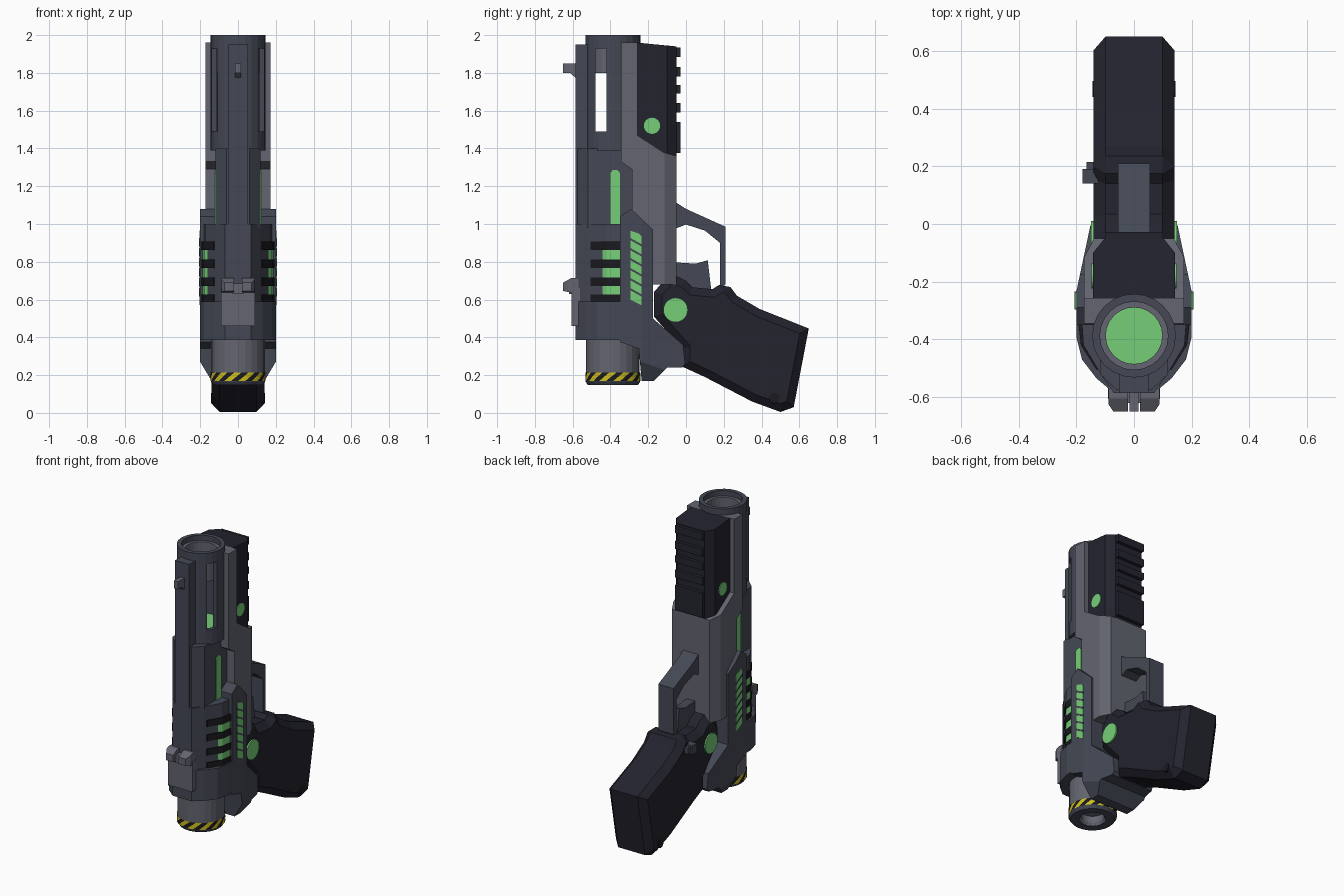
import bpy, bmesh, math
from mathutils import Vector

if "Cube" in bpy.data.objects:
    bpy.data.objects.remove(bpy.data.objects["Cube"])

def material(name, rgb):
    m = bpy.data.materials.new(name)
    m.diffuse_color = (*rgb, 1)
    m.use_nodes = True
    m.node_tree.nodes["Principled BSDF"].inputs["Base Color"].default_value = m.diffuse_color
    return m

SLATE = material("slate", (0.058, 0.066, 0.09))
GREY = material("grey", (0.125, 0.13, 0.16))
DARK = material("dark", (0.017, 0.017, 0.028))
BLACK = material("black", (0.01, 0.01, 0.014))
GREEN = material("green", (0.18, 0.62, 0.19))
YELLOW = material("yellow", (0.62, 0.52, 0.012))
AXIS_Y = -0.387  # barrel axis

def finish(name, bm, *mats):
    bmesh.ops.recalc_face_normals(bm, faces=bm.faces)
    me = bpy.data.meshes.new(name)
    bm.to_mesh(me)
    bm.free()
    for m in mats:
        me.materials.append(m)
    ob = bpy.data.objects.new(name, me)
    bpy.context.collection.objects.link(ob)
    return ob

def prism(name, pts, a, b, mat, axis='x', chamfers=()):
    """Extrude (y,z) points along x, or (x,y) points along z; chamfers are
    (point, normal) cuts made on both sides."""
    place = (lambda p, t: (t, *p)) if axis == 'x' else (lambda p, t: (*p, t))
    bm = bmesh.new()
    lo = [bm.verts.new(place(p, a)) for p in pts]
    hi = [bm.verts.new(place(p, b)) for p in pts]
    bm.faces.new(lo)
    bm.faces.new(hi)
    for i in range(len(pts)):
        j = (i + 1) % len(pts)
        bm.faces.new((lo[i], lo[j], hi[j], hi[i]))
    bmesh.ops.recalc_face_normals(bm, faces=bm.faces)
    for co, no in chamfers:
        for s in (1, -1):
            bmesh.ops.bisect_plane(bm, geom=bm.verts[:] + bm.edges[:] + bm.faces[:],
                                   plane_co=(co[0] * s, co[1], co[2]),
                                   plane_no=(no[0] * s, no[1], no[2]), clear_outer=True)
            bmesh.ops.holes_fill(bm, edges=bm.edges[:], sides=0)
    return finish(name, bm, mat)

def side(name, pts, w, mat, chamfers=()):
    return prism(name, pts, -w, w, mat, 'x', chamfers)

def plan(name, half, z0, z1, mat):
    """Plan outline given for +x, mirrored to -x."""
    return prism(name, half + [(-x, y) for x, y in reversed(half)], z0, z1, mat, 'z')

def box(name, x0, x1, y0, y1, z0, z1, mat):
    return prism(name, [(y0, z0), (y1, z0), (y1, z1), (y0, z1)], x0, x1, mat)

def disc(name, y, z, r, w, mat, n=24):
    return side(name, [(y + r * math.cos(2 * math.pi * i / n),
                        z + r * math.sin(2 * math.pi * i / n)) for i in range(n)], w, mat)

def lathe(name, prof, mat, n=24):
    """Closed (r,z) outline turned about the barrel axis."""
    bm = bmesh.new()
    rings = [[bm.verts.new((r * math.cos(2 * math.pi * i / n),
                            AXIS_Y + r * math.sin(2 * math.pi * i / n), z))
              for i in range(n)] for r, z in prof]
    for k in range(len(rings)):
        p, q = rings[k], rings[(k + 1) % len(rings)]
        for i in range(n):
            j = (i + 1) % n
            bm.faces.new((p[i], p[j], q[j], q[i]))
    return finish(name, bm, mat)

def cylinder(name, r, z0, z1, mat, n=24):
    return prism(name, [(r * math.cos(2 * math.pi * i / n),
                         AXIS_Y + r * math.sin(2 * math.pi * i / n)) for i in range(n)],
                 z0, z1, mat, 'z')

def cut(ob, cutter):
    cutter.hide_render = True
    cutter.hide_viewport = True
    m = ob.modifiers.new("cut", 'BOOLEAN')
    m.operation = 'DIFFERENCE'
    m.solver = 'EXACT'
    m.object = cutter

# Barrel tube with side windows, muzzle sleeve and glowing core
barrel = lathe("barrel", [(0.145, 1.39), (0.145, 2.0), (0.118, 2.0), (0.118, 1.39)], SLATE)
cut(barrel, box("window_cutter", -0.3, 0.3, -0.48, -0.422, 1.49, 1.93, SLATE))
lathe("muzzle_sleeve", [(0.12, 1.8), (0.12, 1.965), (0.098, 1.965), (0.098, 1.8)], GREY)
cylinder("core", 0.119, 1.395, 1.485, GREEN)

# Top rib, front sight and narrower shroud under the tube
box("top_rib", -0.052, 0.052, -0.585, -0.505, 1.0, 1.95, SLATE)
side("front_sight", [(-0.58, 1.77), (-0.615, 1.8), (-0.65, 1.8), (-0.65, 1.85), (-0.58, 1.85)],
     0.016, GREY)
plan("shroud", [(0.06, -0.575), (0.118, -0.52), (0.118, -0.27)], 0.98, 1.4, SLATE)
side("shroud_light", [(-0.4, 0.99), (-0.35, 0.99), (-0.35, 1.27), (-0.362, 1.285),
                      (-0.388, 1.285), (-0.4, 1.27)], 0.124, GREEN)

# Grey receiver, hollowed around the barrel
receiver = side("receiver", [(-0.345, 1.96), (-0.258, 1.96), (-0.258, 1.47), (-0.12, 1.38),
                             (-0.05, 1.36), (-0.05, 0.68), (-0.3, 0.68), (-0.285, 1.0),
                             (-0.285, 1.29), (-0.345, 1.33)], 0.173, GREY,
                [((0.173, -0.115, 1), (0.065, 0.035, 0))])
cut(receiver, cylinder("bore_cutter", 0.142, 1.392, 2.2, SLATE))

# Dark under-barrel block with rail teeth
side("rail_block", [(-0.258, 1.96), (-0.05, 1.94), (-0.05, 1.36), (-0.12, 1.38), (-0.258, 1.47)],
     0.142, DARK, [((0.142, -0.1, 1.6), (0.05, 0.04, 0))])
for z0, z1 in [(1.885, 1.935), (1.78, 1.83), (1.69, 1.735), (1.59, 1.64), (1.375, 1.54)]:
    box("rail_tooth", -0.1, 0.1, -0.06, -0.028, z0, z1, DARK)
disc("rail_light", -0.18, 1.52, 0.043, 0.147, GREEN)

# Housing around the rear of the barrel
plan("housing_upper", [(0.07, -0.585), (0.115, -0.52), (0.175, -0.42), (0.18, -0.35),
                       (0.18, -0.22)], 0.59, 1.0, SLATE)
plan("housing_lower", [(0.07, -0.585), (0.13, -0.535), (0.18, -0.47), (0.2, -0.39),
                       (0.2, -0.25)], 0.385, 0.59, SLATE)
plan("vent_light", [(0.128, -0.485), (0.179, -0.42), (0.187, -0.35)], 0.6, 0.88, GREEN)
for z in (0.605, 0.695, 0.79, 0.885):
    plan("vent_bar", [(0.13, -0.505), (0.184, -0.42), (0.192, -0.35)], z - 0.022, z + 0.022, BLACK)

# Side frame with tail
side("frame", [(-0.35, 1.04), (-0.29, 1.08), (-0.175, 0.97), (-0.175, 0.5), (-0.015, 0.36),
               (-0.005, 0.26), (-0.02, 0.24), (-0.1, 0.24), (-0.17, 0.17), (-0.235, 0.17),
               (-0.25, 0.34), (-0.35, 0.375)], 0.2, SLATE,
     [((0.2, -0.235, 0.5), (0.235, 0.05, 0)), ((0.2, -0.2, 0.27), (0.1, 0, -0.06))])
side("strip_light", [(-0.295, 0.6), (-0.235, 0.57), (-0.235, 0.935), (-0.25, 0.95),
                     (-0.295, 0.965)], 0.204, GREEN)
for i in range(6):
    z = 0.65 + i * 0.053
    side("strip_divider", [(-0.296, z), (-0.234, z - 0.035), (-0.234, z - 0.023),
                           (-0.296, z + 0.012)], 0.206, SLATE)

# Rear sight: base and two notched posts
box("rear_sight_base", -0.09, 0.09, -0.607, -0.56, 0.46, 0.66, GREY)
for s in (-1, 1):
    prism("rear_sight_post", [(-0.57, 0.63), (-0.65, 0.645), (-0.65, 0.69), (-0.605, 0.715),
                              (-0.57, 0.715)], s * 0.02, s * 0.088, GREY, 'x',
          [((0.088, -0.625, 0.6), (0.03, -0.02, 0))])
box("rear_sight_notch", -0.03, 0.03, -0.62, -0.57, 0.63, 0.685, GREY)

# Rear tube with hollow end and hazard band
lathe("rear_tube", [(0.142, 0.45), (0.142, 0.17), (0.132, 0.15), (0.08, 0.15), (0.07, 0.165),
                    (0.07, 0.45)], GREY)
lathe("rear_ring", [(0.144, 0.175), (0.144, 0.165), (0.133, 0.148), (0.082, 0.148),
                    (0.082, 0.175)], SLATE)
cylinder("rear_plug", 0.075, 0.21, 0.23, GREY)
bm = bmesh.new()
N = 48
rows = [[bm.verts.new((0.146 * math.cos(2 * math.pi * (i + 3 * t) / N),
                       AXIS_Y + 0.146 * math.sin(2 * math.pi * (i + 3 * t) / N),
                       0.168 + 0.046 * t)) for i in range(N)] for t in (0, 0.5, 1)]
for p, q in zip(rows, rows[1:]):
    for i in range(N):
        f = bm.faces.new((p[i], p[(i + 1) % N], q[(i + 1) % N], q[i]))
        f.material_index = (i // 2) % 2
finish("hazard_band", bm, YELLOW, BLACK)

# Grip with chamfered edges, side lights and pin
grip = side("grip", [(-0.17, 0.64), (-0.08, 0.74), (0.0, 0.7), (0.035, 0.665), (0.14, 0.655),
                     (0.21, 0.7), (0.27, 0.62), (0.39, 0.55), (0.65, 0.447), (0.57, 0.03),
                     (0.5, 0.005), (0.35, 0.06), (0.1, 0.19), (-0.02, 0.245), (-0.02, 0.34),
                     (-0.17, 0.51)], 0.14, DARK)
bev = grip.modifiers.new("chamfer", 'BEVEL')
bev.width = 0.042
bev.segments = 1
bev.limit_method = 'ANGLE'
bev.angle_limit = math.radians(80)
disc("grip_light", -0.055, 0.545, 0.065, 0.149, GREEN)
disc("grip_pin", 0.468, 0.078, 0.028, 0.143, BLACK, 12)
box("magazine_button", -0.178, -0.12, 0.14, 0.19, 0.57, 0.63, SLATE)
box("button_stem", -0.165, -0.13, 0.18, 0.215, 0.58, 0.62, SLATE)

# Trigger guard and trigger
side("trigger_guard", [(-0.07, 1.125), (0.0, 1.08), (0.21, 0.985), (0.21, 0.68), (0.18, 0.66),
                       (0.18, 0.9), (0.1, 0.965), (0.0, 0.997), (-0.07, 0.97)], 0.056, SLATE)
side("trigger", [(-0.06, 0.797), (0.05, 0.79), (0.115, 0.808), (0.135, 0.64), (0.03, 0.64),
                 (-0.06, 0.7)], 0.03, SLATE)
